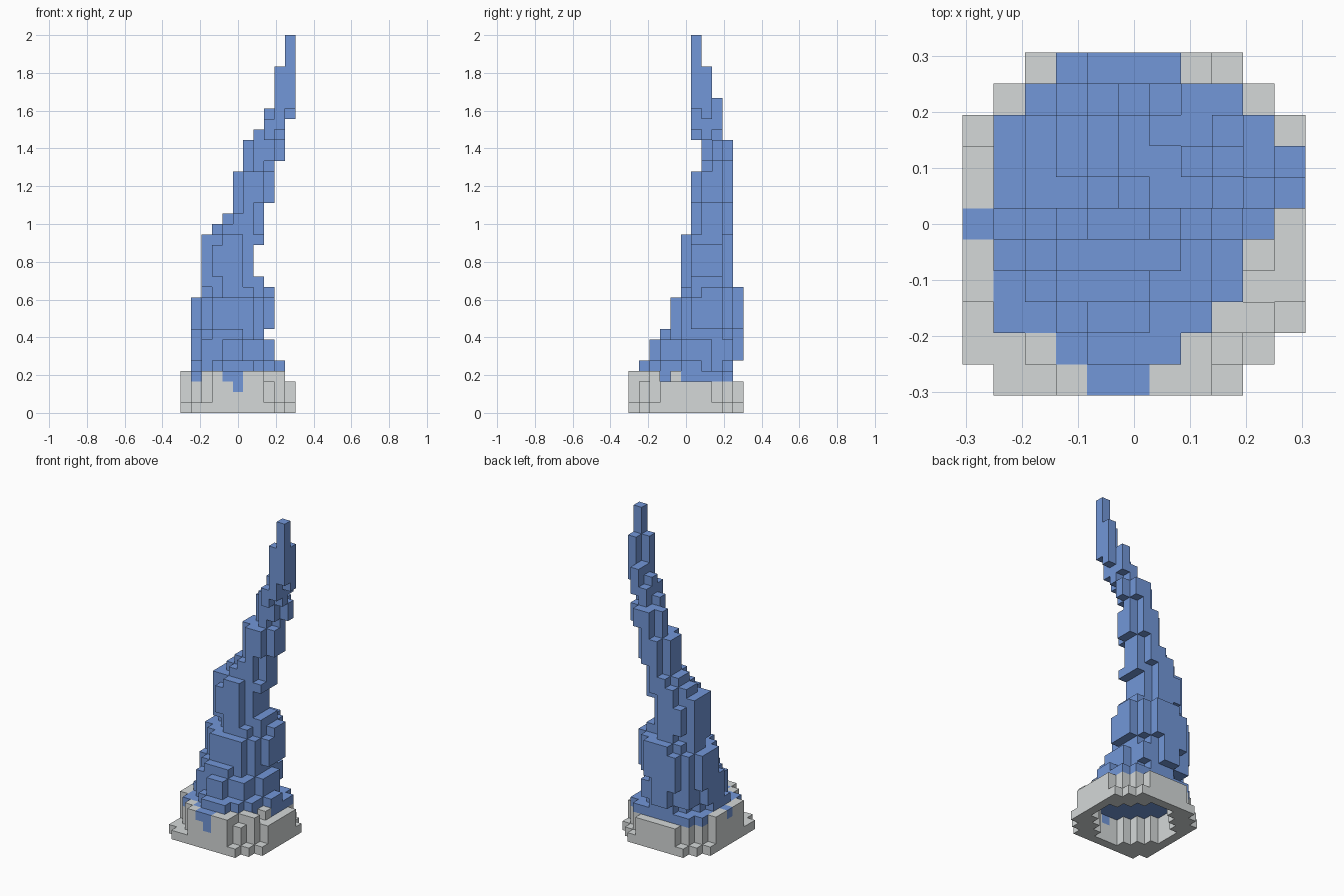
import bpy
import bmesh
from mathutils import Vector

UNIT = 2 / 36  # edge length of one block

old = bpy.data.objects.get("Cube")
if old:
    bpy.data.objects.remove(old, do_unlink=True)


def make_material(name, color):
    mat = bpy.data.materials.new(name)
    mat.use_nodes = True
    mat.diffuse_color = (*color, 1)
    mat.node_tree.nodes["Principled BSDF"].inputs["Base Color"].default_value = (*color, 1)
    return mat


water_blue = make_material("water blue", (0.17, 0.31, 0.69))
stone_grey = make_material("stone grey", (0.66, 0.69, 0.69))


def build_blocks(name, cells, hidden_by, material):
    """Join unit blocks into one mesh, keeping only the exposed sides."""
    bm = bmesh.new()
    solid = cells | hidden_by
    for cell in sorted(cells):
        for axis in range(3):
            for sign in (-1, 1):
                neighbour = list(cell)
                neighbour[axis] += sign
                if tuple(neighbour) in solid:
                    continue
                normal, u = Vector((0, 0, 0)), Vector((0, 0, 0))
                normal[axis] = sign
                u[(axis + 1) % 3] = 1
                v = normal.cross(u)
                mid = Vector(cell) + Vector((0, 0, 0.5)) + normal / 2
                corners = [mid + (a * u + b * v) / 2
                           for a, b in ((-1, -1), (1, -1), (1, 1), (-1, 1))]
                bm.faces.new([bm.verts.new(c * UNIT) for c in corners])
    bmesh.ops.remove_doubles(bm, verts=bm.verts, dist=UNIT / 100)
    mesh = bpy.data.meshes.new(name)
    bm.to_mesh(mesh)
    bm.free()
    mesh.materials.append(material)
    obj = bpy.data.objects.new(name, mesh)
    bpy.context.collection.objects.link(obj)
    return obj


def in_oval(x, y, x0, x1, y0, y1):
    dx = (x - (x0 + x1) / 2) / ((x1 - x0 + 1) / 2)
    dy = (y - (y0 + y1) / 2) / ((y1 - y0 + 1) / 2)
    return dx * dx + dy * dy <= 0.88


# Plan of the water: x range for each row, front to back
water_rows = [(-1, 0), (-2, 1), (-4, 2), (-4, 3), (-4, 3), (-5, 4),
              (-4, 5), (-4, 5), (-4, 4), (-3, 3), (-2, 1)]
# Plan of the stone rim: x range for each row, front to back
rim_rows = [(-4, 3), (-5, 4)] + [(-5, 5)] * 7 + [(-4, 4), (-3, 3)]


def in_plan(rows, x, y):
    low, high = rows[y + 5]
    return low <= x <= high


# Bands of the twisting spout: layer above the band, x range, y range
bands = [(5, -4, 4, -4, 4), (7, -4, 3, -3, 5), (8, -4, 2, -2, 5),
         (11, -4, 3, -1, 5), (12, -3, 3, 0, 5), (13, -3, 2, 0, 4),
         (16, -3, 1, 0, 4), (17, -3, 2, 0, 4), (18, -2, 2, 1, 4),
         (19, -1, 2, 1, 4), (20, 0, 2, 1, 4), (23, 0, 3, 1, 4),
         (24, 1, 3, 2, 4), (26, 1, 4, 2, 4), (27, 2, 4, 1, 3),
         (28, 3, 4, 1, 3), (29, 3, 5, 1, 3), (30, 4, 5, 1, 3),
         (33, 4, 5, 1, 2), (36, 5, 5, 1, 1)]

grid = [(x, y) for x in range(-5, 6) for y in range(-5, 6)]

# Water: spilling pool, then the rising spout
water = {(x, y, 3) for x, y in grid
         if in_plan(water_rows, x, y) and y < 5 and x < 5}
layer = 4
for top, *box in bands:
    water |= {(x, y, z) for x, y in grid for z in range(layer, top)
              if in_oval(x, y, *box) and in_plan(water_rows, x, y)}
    layer = top
# The upper spout leans out along its front left edge
water -= {(4, 2, z) for z in range(30, 33)}
water.add((0, -5, 2))  # drip over the front


def rim_height(x, y):
    if x * x + y * y >= 32:
        return 1
    if x == 5 or y == 5 or in_plan(water_rows, x, y):
        return 3
    return 3 if (x + 2 * y) % 5 == 0 else 4


# Stone rim, hollow underneath
rim = {(x, y, z) for x, y in grid if in_plan(rim_rows, x, y)
       for z in range(rim_height(x, y))
       if z == 3 or x * x + y * y > 17} - water

build_blocks("water_spout", water, rim, water_blue)
build_blocks("stone_rim", rim, water, stone_grey)
